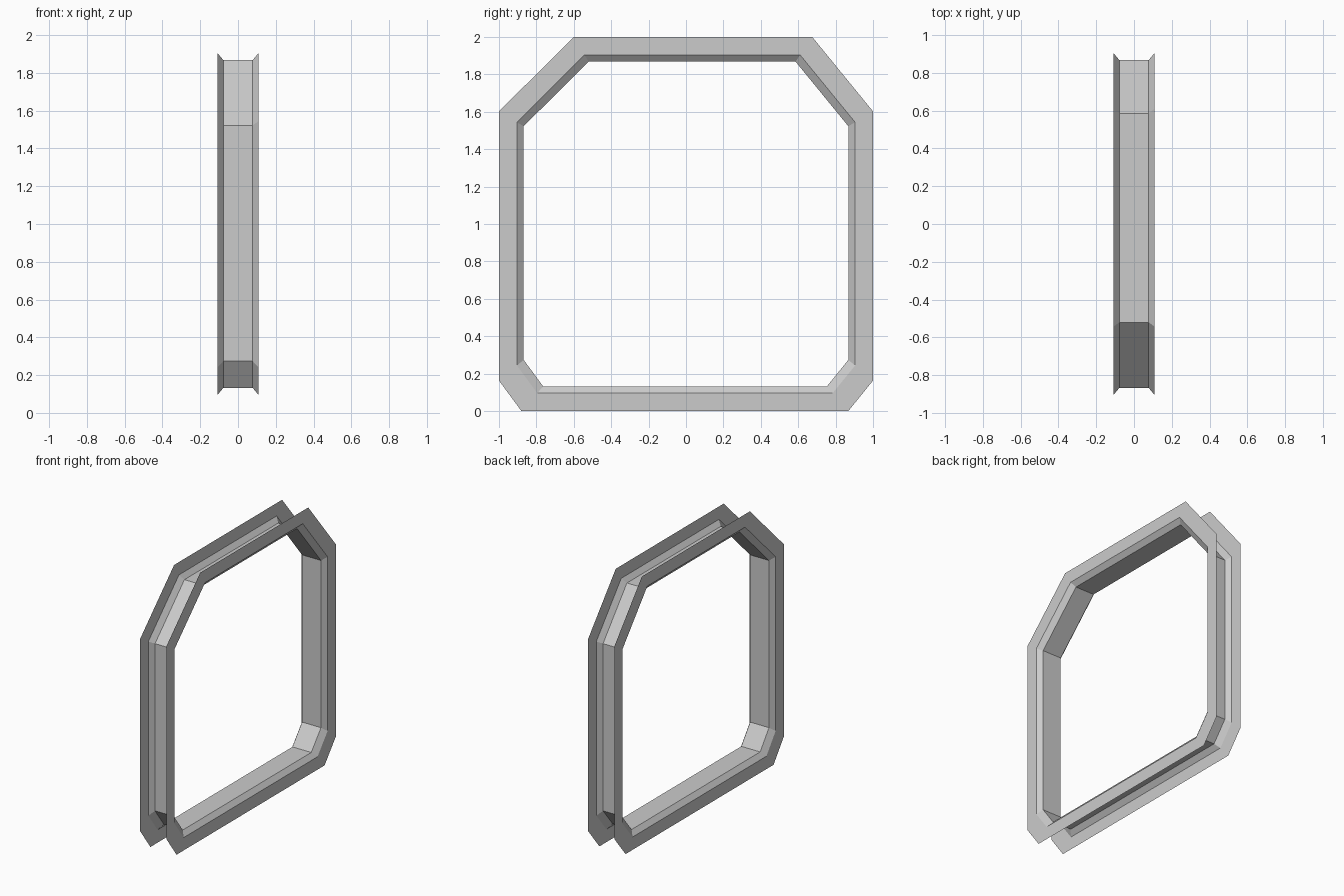
import bpy, bmesh

if "Cube" in bpy.data.objects:
    bpy.data.objects.remove(bpy.data.objects["Cube"])

# Octagonal outline (y, z measured from the frame centre)
OUTLINE = [(-0.6, 1), (0.675, 1), (1, 0.602), (1, -0.837),
           (0.868, -1), (-0.88, -1), (-1, -0.837), (-1, 0.602)]
# Channel section: (x, scale of outline) - flange, bevel, tube, bevel, flange
SECTION = [(-0.108, 1), (-0.108, 0.904), (-0.078, 0.868),
           (0.078, 0.868), (0.108, 0.904), (0.108, 1)]


def lofted_ring(name, outline, section, centre_z):
    bm = bmesh.new()
    rings = [[bm.verts.new((x, y * s, z * s + centre_z)) for y, z in outline]
             for x, s in section]
    n = len(outline)
    for a, b in zip(rings, rings[1:]):
        for i in range(n):
            j = (i + 1) % n
            bm.faces.new((a[i], a[j], b[j], b[i]))
    bmesh.ops.recalc_face_normals(bm, faces=bm.faces[:])
    mesh = bpy.data.meshes.new(name)
    bm.to_mesh(mesh)
    bm.free()
    obj = bpy.data.objects.new(name, mesh)
    bpy.context.collection.objects.link(obj)
    return obj


# Open-walled door frame with a flange on both sides
lofted_ring("door_frame", OUTLINE, SECTION, 1.0)
